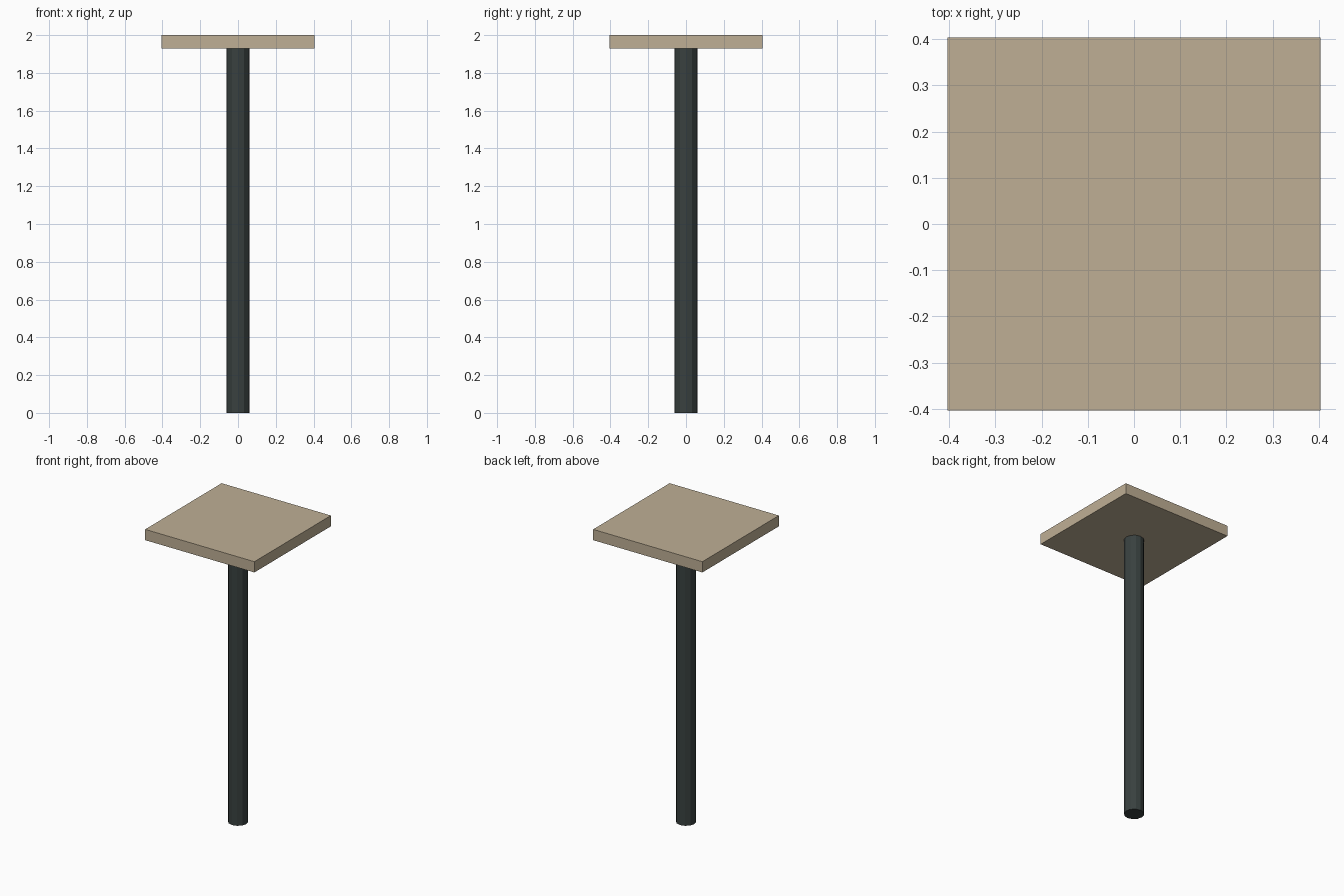
import bpy

TOP_Z = 2.0
SLAB_THICKNESS = 0.072
SLAB_WIDTH = 0.808
POST_RADIUS = 0.062

cube = bpy.data.objects.get("Cube")
if cube:
    bpy.data.objects.remove(cube, do_unlink=True)


def make_material(name, rgb):
    mat = bpy.data.materials.new(name)
    mat.use_nodes = True
    color = (*rgb, 1.0)
    mat.diffuse_color = color
    mat.node_tree.nodes["Principled BSDF"].inputs["Base Color"].default_value = color
    return mat


def finish(name, mat):
    obj = bpy.context.object
    obj.name = obj.data.name = name
    obj.data.materials.append(mat)
    return obj


tan = make_material("tan_board", (0.52, 0.43, 0.30))
dark = make_material("dark_metal", (0.04, 0.052, 0.05))

# Square top board
slab_bottom = TOP_Z - SLAB_THICKNESS
bpy.ops.mesh.primitive_cube_add(size=1, location=(0, 0, TOP_Z - SLAB_THICKNESS / 2))
board = finish("top_board", tan)
board.scale = (SLAB_WIDTH, SLAB_WIDTH, SLAB_THICKNESS)
bpy.ops.object.transform_apply(location=False, rotation=False, scale=True)

# Faceted post from the ground to the underside of the board
bpy.ops.mesh.primitive_cylinder_add(
    vertices=12, radius=POST_RADIUS, depth=slab_bottom, location=(0, 0, slab_bottom / 2))
finish("post", dark)
